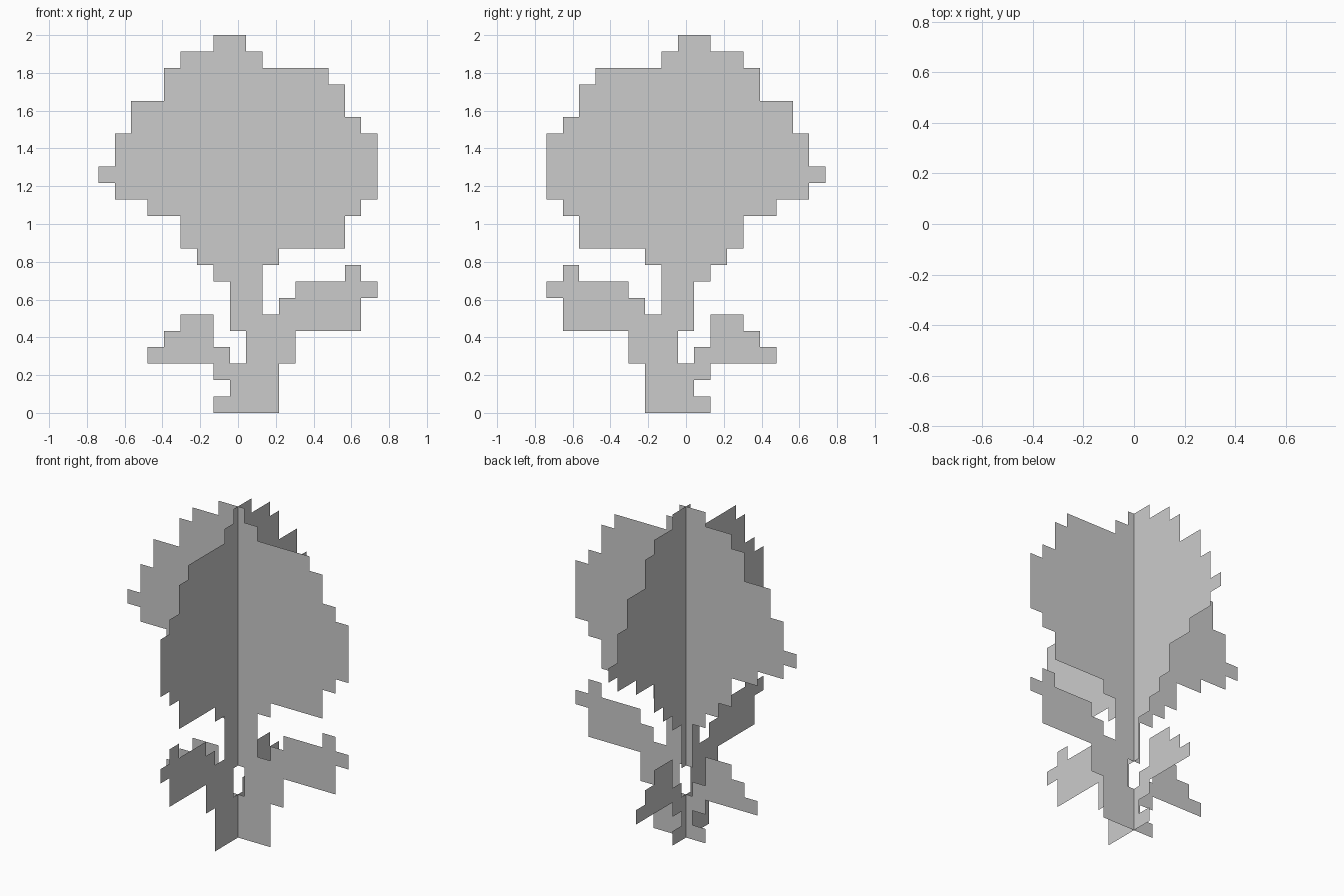
import bpy, bmesh, math

if "Cube" in bpy.data.objects:
    bpy.data.objects.remove(bpy.data.objects["Cube"])

P = 2 / 23            # size of one stepped cell
COLS, ROWS = 17, 23

# Filled column spans (start, end) for each row, top to bottom
BLOOM = [[(7, 9)], [(5, 10)], [(4, 14)], [(4, 15)], [(2, 15)], [(2, 16)],
         [(1, 17)], [(1, 17)], [(0, 17)], [(1, 17)], [(3, 16)], [(5, 15)],
         [(5, 15)], [(6, 11)]]
STEM = [[(7, 10), (15, 16)], [(8, 10), (12, 17)], [(8, 10), (11, 16)],
        [(5, 7), (8, 16)], [(4, 7), (9, 12)], [(3, 8), (9, 12)],
        [(7, 11)], [(8, 11)], [(7, 11)]]


def flat_panel(name, rows, first_row, turn):
    """Stepped flat cut-out in the xz plane, turned about z."""
    bm = bmesh.new()
    for r, spans in enumerate(rows, first_row):
        top, low = (ROWS - r) * P, (ROWS - r - 1) * P
        for a, b in spans:
            for c in range(a, b):
                x0, x1 = (c - COLS / 2) * P, (c + 1 - COLS / 2) * P
                bm.faces.new([bm.verts.new(v) for v in
                              ((x0, 0, low), (x1, 0, low), (x1, 0, top), (x0, 0, top))])
    # Weld the cells and merge them into one flat outline
    bmesh.ops.remove_doubles(bm, verts=bm.verts, dist=1e-4)
    bmesh.ops.dissolve_limit(bm, angle_limit=math.radians(1),
                             verts=bm.verts, edges=bm.edges)
    mesh = bpy.data.meshes.new(name)
    bm.to_mesh(mesh)
    bm.free()
    obj = bpy.data.objects.new(name, mesh)
    obj.rotation_euler.z = turn
    bpy.context.collection.objects.link(obj)


# Two crossed panels: one facing front, one facing sideways
for label, turn in (("front", 0), ("side", -math.pi / 2)):
    flat_panel("bloom_" + label, BLOOM, 0, turn)
    flat_panel("stem_and_leaves_" + label, STEM, len(BLOOM), turn)
